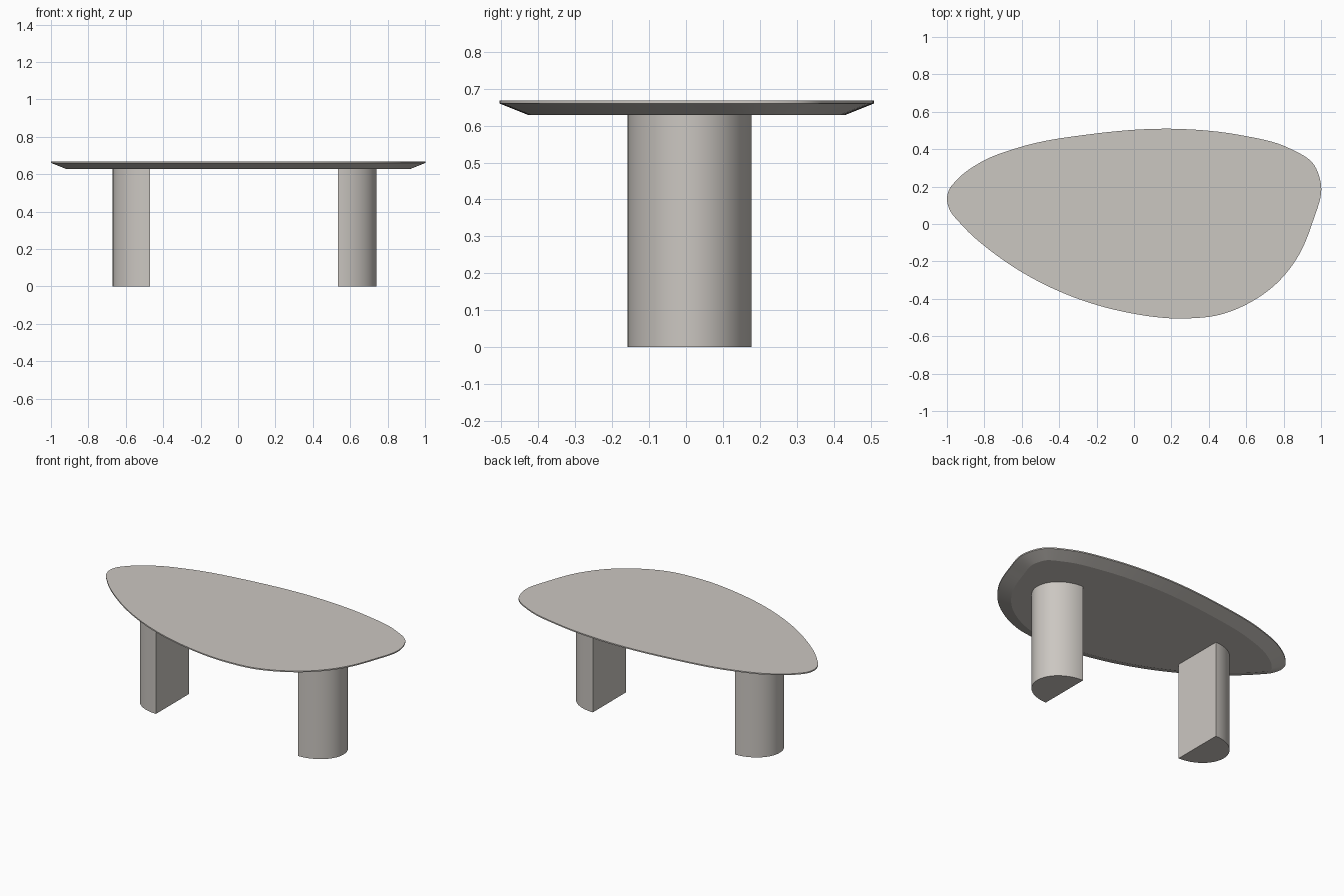
import bpy, bmesh, math
from mathutils import Vector

if "Cube" in bpy.data.objects:
    bpy.data.objects.remove(bpy.data.objects["Cube"])

stone = bpy.data.materials.new("warm grey")
stone.diffuse_color = (0.60, 0.57, 0.535, 1)
stone.use_nodes = True
stone.node_tree.nodes["Principled BSDF"].inputs["Base Color"].default_value = stone.diffuse_color


def loft(name, rings):
    """Skin a stack of closed rings (bottom to top) and cap both ends."""
    bm = bmesh.new()
    loops = [[bm.verts.new(p) for p in ring] for ring in rings]
    n = len(loops[0])
    for a, b in zip(loops, loops[1:]):
        for i in range(n):
            j = (i + 1) % n
            bm.faces.new((a[i], a[j], b[j], b[i]))
    bm.faces.new(loops[0][::-1])
    bm.faces.new(loops[-1])
    bmesh.ops.recalc_face_normals(bm, faces=bm.faces)
    mesh = bpy.data.meshes.new(name)
    bm.to_mesh(mesh)
    bm.free()
    mesh.materials.append(stone)
    ob = bpy.data.objects.new(name, mesh)
    bpy.context.collection.objects.link(ob)
    bpy.ops.object.select_all(action='DESELECT')
    ob.select_set(True)
    bpy.context.view_layer.objects.active = ob
    bpy.ops.object.shade_smooth_by_angle(angle=math.radians(16))
    return ob


def smooth_loop(points, steps):
    """Closed smooth curve through the points, with chord-scaled tangents."""
    pts = [Vector(p) for p in points]
    n = len(pts)
    chord = [(pts[(i + 1) % n] - pts[i]).length for i in range(n)]
    tangent = []
    for i in range(n):
        d0, d1 = chord[i - 1], chord[i]
        v0 = (pts[i] - pts[i - 1]) / d0
        v1 = (pts[(i + 1) % n] - pts[i]) / d1
        tangent.append((v0 * d1 + v1 * d0) / (d0 + d1))
    out = []
    for i in range(n):
        j = (i + 1) % n
        for k in range(steps):
            t = k / steps
            out.append(pts[i] * (2*t**3 - 3*t**2 + 1) + pts[j] * (3*t**2 - 2*t**3)
                       + tangent[i] * chord[i] * (t**3 - 2*t**2 + t)
                       + tangent[j] * chord[i] * (t**3 - t**2))
    return out


def inset(loop, d):
    """Move a counter-clockwise loop inwards by d."""
    out = []
    for i, p in enumerate(loop):
        t = (loop[(i + 1) % len(loop)] - loop[i - 1]).normalized()
        out.append(p + Vector((-t.y, t.x)) * d)
    return out


def at(loop, z):
    return [(p[0], p[1], z) for p in loop]


# Pebble-shaped top with a thin rim and a wide bevel underneath
outline = smooth_loop([
    (-1.0, 0.135), (-0.985, 0.075), (-0.93, 0.005), (-0.72, -0.178), (-0.40, -0.36),
    (-0.075, -0.465), (0.28, -0.505), (0.46, -0.485), (0.62, -0.42), (0.76, -0.32),
    (0.87, -0.185), (0.955, 0.01), (1.0, 0.21), (0.96, 0.32), (0.83, 0.405),
    (0.57, 0.475), (0.25, 0.508), (-0.235, 0.48), (-0.62, 0.408),
    (-0.82, 0.33), (-0.95, 0.233), (-0.99, 0.18)], 8)
loft("table_top", [at(inset(outline, 0.08), 0.628), at(outline, 0.66), at(outline, 0.668)])

# Half-oval legs, flat sides facing each other
for name, x, depth in (("left_leg", -0.47, -0.20), ("right_leg", 0.535, 0.205)):
    arc = [(x + depth * math.cos(a), 0.01 + 0.168 * math.sin(a))
           for a in (math.pi * (i / 40 - 0.5) for i in range(41))]
    loft(name, [at(arc, 0), at(arc, 0.629)])
